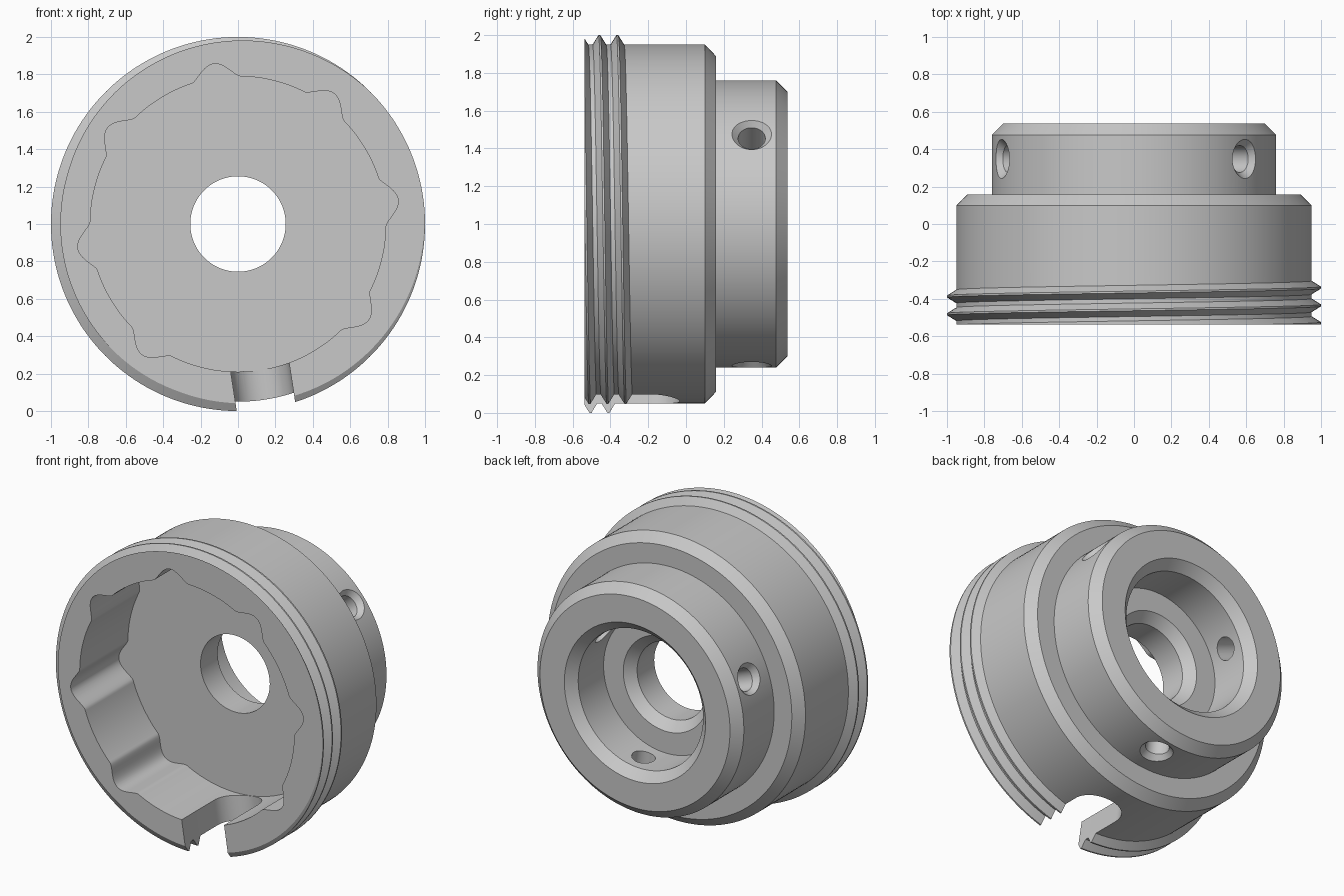
import bpy, bmesh, math
from mathutils import Vector

cube = bpy.data.objects.get("Cube")
if cube:
    bpy.data.objects.remove(cube, do_unlink=True)

FRONT, BACK = -0.537, 0.537
FLOOR = -0.03
SLOT_ANGLE = math.radians(-81.3)
PITCH = 0.095
STEPS = 180

steel = bpy.data.materials.new("grey metal")
steel.use_nodes = True
grey = (0.58, 0.58, 0.58, 1)
steel.diffuse_color = grey
steel.node_tree.nodes["Principled BSDF"].inputs["Base Color"].default_value = grey


def around(radius, angle, y):
    """Point at a radius and angle about the collar's axis."""
    return Vector((radius * math.cos(angle), y, 1 + radius * math.sin(angle)))


def finish(name, bm):
    bmesh.ops.remove_doubles(bm, verts=bm.verts, dist=1e-5)
    bmesh.ops.dissolve_degenerate(bm, edges=bm.edges, dist=1e-5)
    bmesh.ops.recalc_face_normals(bm, faces=bm.faces)
    mesh = bpy.data.meshes.new(name)
    bm.to_mesh(mesh)
    bm.free()
    mesh.materials.append(steel)
    obj = bpy.data.objects.new(name, mesh)
    bpy.context.collection.objects.link(obj)
    return obj


def prism(name, outline, offset):
    """Solid made by sweeping a closed outline along an offset."""
    bm = bmesh.new()
    low = [bm.verts.new(p) for p in outline]
    high = [bm.verts.new(p + offset) for p in outline]
    bm.faces.new(low)
    bm.faces.new(high)
    for i in range(len(low)):
        j = (i + 1) % len(low)
        bm.faces.new((low[i], low[j], high[j], high[i]))
    return finish(name, bm)


def thread_profile(turn):
    """Threaded outer wall from back to front, trimmed at the front face."""
    raw = [(-0.25, 0.95)]
    for k in range(4):
        crest = -0.319 - PITCH * (turn + k)
        raw += [(crest + 0.036, 0.95), (crest + 0.005, 1.0),
                (crest - 0.005, 1.0), (crest - 0.036, 0.95)]
    trimmed, end = [], None
    for i, (y, r) in enumerate(raw):
        if end is None and y < FRONT:
            y0, r0 = raw[i - 1]
            end = (FRONT, r0 + (r - r0) * (FRONT - y0) / (y - y0))
        trimmed.append(end or (y, r))
    return trimmed


# Collar body: chamfered hole and counterbore, stepped hub, helical thread
inside = [(FRONT, 0.255), (0.15, 0.255), (0.21, 0.315), (0.21, 0.46),
          (0.477, 0.46), (BACK, 0.52)]
hub = [(BACK, 0.70), (0.477, 0.76), (0.158, 0.76), (0.158, 0.89), (0.1, 0.95)]
bm = bmesh.new()
columns = []
for i in range(STEPS):
    turn = i / STEPS
    angle = SLOT_ANGLE + math.radians(2) + math.tau * turn
    profile = inside + hub + thread_profile(turn)
    columns.append([bm.verts.new(around(r, angle, y)) for y, r in profile])
for i, a in enumerate(columns):
    b = columns[(i + 1) % STEPS]
    for j in range(len(a)):
        k = (j + 1) % len(a)
        bm.faces.new((a[j], a[k], b[k], b[j]))
body = finish("threaded_collar", bm)


# Front cavity with seven rounded grooves in its wall
def cavity_radius(angle):
    eighth = math.tau / 8
    k = round((angle - SLOT_ANGLE) / eighth)
    d = abs(angle - SLOT_ANGLE - k * eighth) * 0.79
    if k % 8 == 0 or d > 0.13:
        return 0.79
    rise = 0.5 + 0.5 * math.cos(math.pi * d / 0.13)
    return 0.79 + 0.076 * rise ** 0.75


angles = [math.tau * i / 480 for i in range(480)]
cavity = prism("cavity_cutter",
               [around(cavity_radius(a), a, -0.7) for a in angles],
               Vector((0, FLOOR + 0.7, 0)))

# Round-ended slot through the wall
radial = Vector((math.cos(SLOT_ANGLE), 0, math.sin(SLOT_ANGLE)))
side = Vector((-radial.z, 0, radial.x))
half = 0.158
outline = [(-half, -0.7)]
for i in range(33):
    a = math.pi * (1 - i / 32)
    outline.append((half * math.cos(a),
                    FLOOR - 0.003 - half + half * math.sin(a)))
outline.append((half, -0.7))
start = Vector((0, 0, 1)) + radial * 0.77
slot = prism("slot_cutter",
             [start + side * u + Vector((0, v, 0)) for u, v in outline],
             radial * 0.4)

# Three countersunk screw holes in the hub
cutters = [cavity, slot]
for n in range(3):
    angle = SLOT_ANGLE + n * math.tau / 3
    out = Vector((math.cos(angle), 0, math.sin(angle)))
    across = Vector((-out.z, 0, out.x))
    bm = bmesh.new()
    rings = []
    for reach, r in ((0.3, 0.072), (0.725, 0.072), (0.79, 0.133)):
        centre = Vector((0, 0.348, 1)) + out * reach
        rings.append([bm.verts.new(centre + across * (r * math.cos(a))
                                   + Vector((0, r * math.sin(a), 0)))
                      for a in (math.tau * i / 48 for i in range(48))])
    bm.faces.new(rings[0])
    bm.faces.new(rings[-1])
    for a, b in zip(rings, rings[1:]):
        for i in range(48):
            j = (i + 1) % 48
            bm.faces.new((a[i], a[j], b[j], b[i]))
    cutters.append(finish("screw_hole_cutter", bm))

# Cut the openings, then discard the cutters
bpy.ops.object.select_all(action="DESELECT")
bpy.context.view_layer.objects.active = body
body.select_set(True)
for cutter in cutters:
    cutter.hide_render = True
    cut = body.modifiers.new("cut", "BOOLEAN")
    cut.operation = "DIFFERENCE"
    cut.solver = "EXACT"
    cut.object = cutter
    bpy.ops.object.modifier_apply(modifier=cut.name)
    bpy.data.objects.remove(cutter, do_unlink=True)
bpy.ops.object.shade_smooth_by_angle(angle=math.radians(25))
